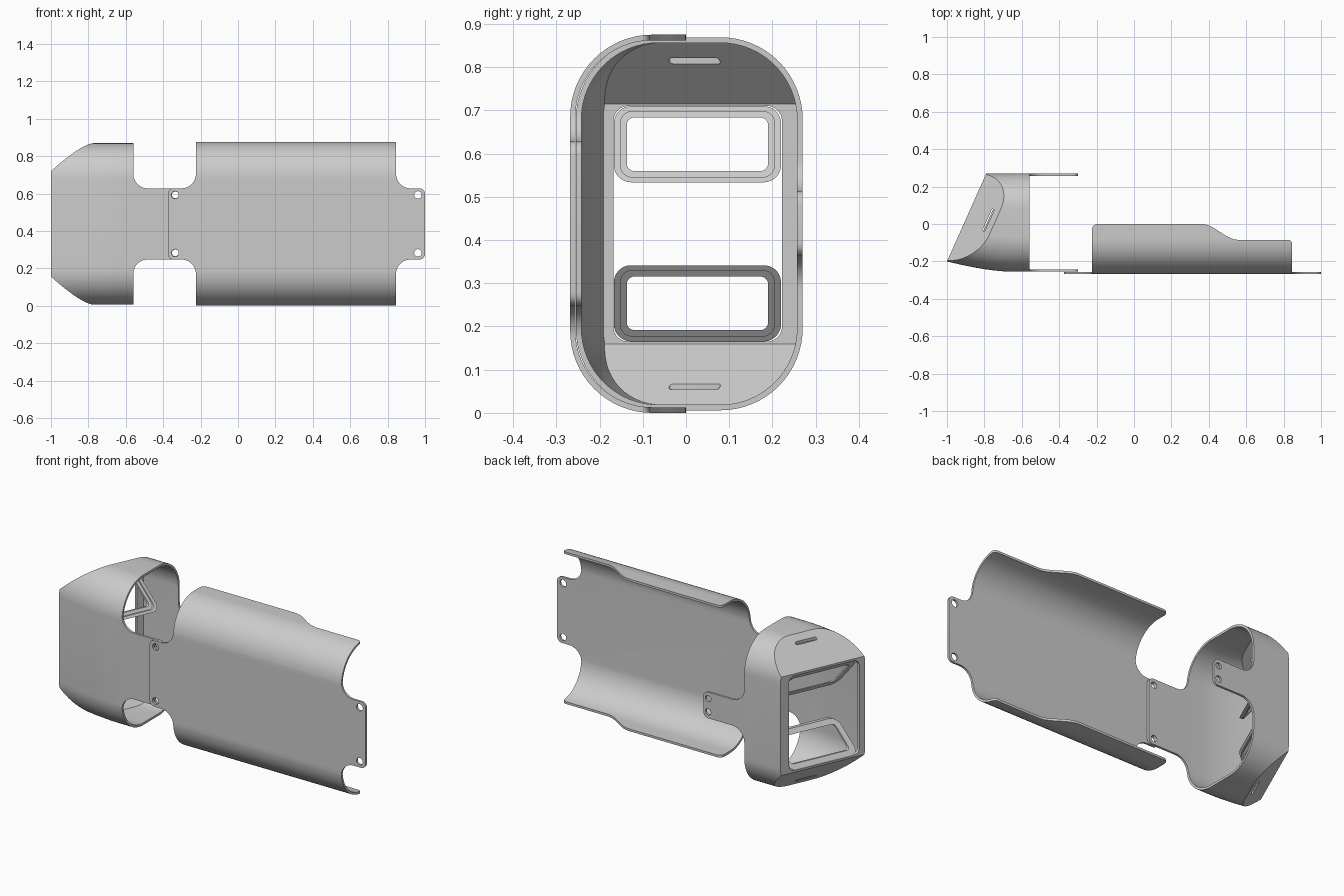
import bpy, bmesh
from math import sin, cos, pi, atan2
from mathutils import Vector

if "Cube" in bpy.data.objects:
    bpy.data.objects.remove(bpy.data.objects["Cube"])

ZC = 0.4375                                  # mirror height of the whole model
SLOPE = 0.447
N = Vector((-0.913, 0.408, 0)).normalized()  # direction of the slanted end face


def slant_x(y):
    return -0.79 - (0.27 - y) * SLOPE


def arc(cx, cy, r, a0, a1, n=12):
    return [(cx + r * cos(a0 + (a1 - a0) * i / n), cy + r * sin(a0 + (a1 - a0) * i / n))
            for i in range(n + 1)]


def round_rect(x0, x1, y0, y1, r, n=12):
    p = []
    for i, (x, y) in enumerate([(x1 - r, y1 - r), (x0 + r, y1 - r), (x0 + r, y0 + r), (x1 - r, y0 + r)]):
        p += arc(x, y, r, i * pi / 2, (i + 1) * pi / 2, n)
    return p


def to_object(bm, name):
    bmesh.ops.recalc_face_normals(bm, faces=bm.faces)
    me = bpy.data.meshes.new(name)
    bm.to_mesh(me)
    bm.free()
    ob = bpy.data.objects.new(name, me)
    bpy.context.collection.objects.link(ob)
    return ob


def loft(rings):
    bm = bmesh.new()
    vs = [[bm.verts.new(p) for p in ring] for ring in rings]
    n = len(vs[0])
    for a, b in zip(vs, vs[1:]):
        for i in range(n):
            bm.faces.new((a[i], a[(i + 1) % n], b[(i + 1) % n], b[i]))
    bm.faces.new(vs[0])
    bm.faces.new(vs[-1])
    bmesh.ops.recalc_face_normals(bm, faces=bm.faces)
    return bm


def prism(name, pts, axis, a, b):
    put = {'x': lambda p, t: (t, p[0], p[1]), 'y': lambda p, t: (p[0], t, p[1]),
           'z': lambda p, t: (p[0], p[1], t)}[axis]
    return to_object(loft([[put(p, t) for p in pts] for t in (a, b)]), name)


def subtract(ob, cutter):
    cutter.hide_render = True
    m = ob.modifiers.new("cut", 'BOOLEAN')
    m.operation, m.object, m.solver = 'DIFFERENCE', cutter, 'EXACT'
    bpy.context.view_layer.objects.active = ob
    bpy.ops.object.modifier_apply(modifier=m.name)
    bpy.data.objects.remove(cutter, do_unlink=True)


def smooth(ob):
    bpy.ops.object.select_all(action='DESELECT')
    ob.select_set(True)
    bpy.context.view_layer.objects.active = ob
    bpy.ops.object.shade_smooth_by_angle(angle=0.5)


def cut_notches(ob, wall, end, half, y0, y1, rf=0.078, rc=0.03):
    """Trim both sides of a tab, with a fillet at its root and rounded tip."""
    s = 1 if end > wall else -1
    p = [(wall, 0.6)]
    p += [(wall + s * (rf - rf * cos(a)), half + rf - rf * sin(a)) for a in [i * pi / 24 for i in range(13)]]
    p += [(end - s * (rc - rc * sin(a)), half - rc + rc * cos(a)) for a in [i * pi / 16 for i in range(9)]]
    p += [(end + s * 0.1, half - rc), (end + s * 0.1, 0.6)]
    for m in (1, -1):
        subtract(ob, prism("notch_cutter", [(x, ZC + m * z) for x, z in p], 'y', y0, y1))


def cut_holes(ob, x, dz, r, y0, y1):
    for m in (1, -1):
        subtract(ob, prism("hole_cutter", arc(x, ZC + m * dz, r, 0, 2 * pi, 24)[:-1], 'y', y0, y1))


# Sleeve: half tube with a mounting tab at each end
sleeve = prism("sleeve", round_rect(-0.268, 0.27, 0.0, 0.875, 0.19, 16), 'x', -0.375, 1.0)
subtract(sleeve, prism("bore_cutter", round_rect(-0.256, 0.258, 0.013, 0.862, 0.178, 16), 'x', -0.5, 1.1))
edge = [(-0.5, 0.5), (-0.5, -0.03)] + arc(-0.195, -0.03, 0.03, pi, pi / 2, 8)
edge += [(0.36 + 0.2 * i / 12, -0.0425 * (1 - cos(pi * i / 12))) for i in range(13)]
edge += arc(0.825, -0.105, 0.02, pi / 2, 0, 8) + [(1.1, -0.105), (1.1, 0.5)]
subtract(sleeve, prism("rim_cutter", edge, 'z', -0.2, 1.1))
cut_notches(sleeve, -0.225, -0.375, 0.19, -0.5, 0.3)
cut_notches(sleeve, 0.845, 1.0, 0.19, -0.5, 0.3)
cut_holes(sleeve, -0.337, 0.155, 0.02, -0.5, -0.1)
cut_holes(sleeve, 0.962, 0.155, 0.02, -0.5, -0.1)
smooth(sleeve)


# Head: tube tapering at the front, with a slanted end and two chamfers
def head_solid(name, t, end):
    pts = round_rect(-0.255 + t, 0.27 - t, 0.006 + t, 0.869 - t, 0.19 - t, 16)
    stations = [(-1.15, 0.09), (-0.92, 0.036), (-0.85, 0.022), (-0.80, 0.0135),
                (-0.75, 0.007), (-0.70, 0.002), (-0.65, 0), (end, 0)]
    bm = loft([[(x, y + (f if y < 0 else 0), z) for y, z in pts] for x, f in stations])
    base = Vector((slant_x(0), 0, 0))
    planes = [(base, N)]
    for m in (1, -1):
        planes.append((base + Vector((0, 0, ZC + m * 0.283)), (N + Vector((0, 0, m))).normalized()))
    for co, no in planes:
        bmesh.ops.bisect_plane(bm, geom=bm.verts[:] + bm.edges[:] + bm.faces[:], dist=1e-5,
                               plane_co=co - no * t, plane_no=no, clear_outer=True)
        bmesh.ops.edgeloop_fill(bm, edges=[e for e in bm.edges if e.is_boundary])
    return to_object(bm, name)


head = head_solid("head", 0, -0.30)
subtract(head, head_solid("cavity_cutter", 0.013, -0.2))
subtract(head, prism("window_cutter", round_rect(-0.168, 0.222, 0.165, 0.71, 0.035), 'x', -1.3, -0.6))
cut_notches(head, -0.56, -0.30, 0.19, -0.5, 0.01)
cut_notches(head, -0.56, -0.30, 0.075, -0.01, 0.5)
cut_holes(head, -0.335, 0.155, 0.018, -0.5, -0.1)
cut_holes(head, -0.33, 0.038, 0.018, 0.1, 0.5)

# Slots through the two chamfers
turn = atan2(1, SLOPE)
slot = arc(0.058, 0, 0.0065, -pi / 2, pi / 2, 8) + arc(-0.058, 0, 0.0065, pi / 2, 1.5 * pi, 8)
slot = [(-0.779 + x * cos(turn) - y * sin(turn), 0.02 + x * sin(turn) + y * cos(turn)) for x, y in slot]
for z0, z1 in ((0.74, 1.0), (-0.1, 0.135)):
    subtract(head, prism("slot_cutter", slot, 'z', z0, z1))
smooth(head)


# Stepped frames leaning inward from the top and bottom of the window
def frame(name, m):
    z0, z1 = sorted((ZC + m * 0.272, ZC + m * 0.096))
    ob = prism(name, round_rect(-0.167, 0.22, z0, z1, 0.04), 'x', 0, 0.022)
    subtract(ob, prism("step_cutter", round_rect(-0.152, 0.205, z0 + 0.012, z1 - 0.012, 0.028), 'x', 0.012, 0.1))
    subtract(ob, prism("opening_cutter", round_rect(-0.137, 0.19, z0 + 0.026, z1 - 0.026, 0.018), 'x', -0.1, 0.1))
    for v in ob.data.vertices:
        v.co.x += slant_x(v.co.y) + 0.002 + 0.8 * (0.272 - m * (v.co.z - ZC))
    smooth(ob)


frame("upper_frame", 1)
frame("lower_frame", -1)
